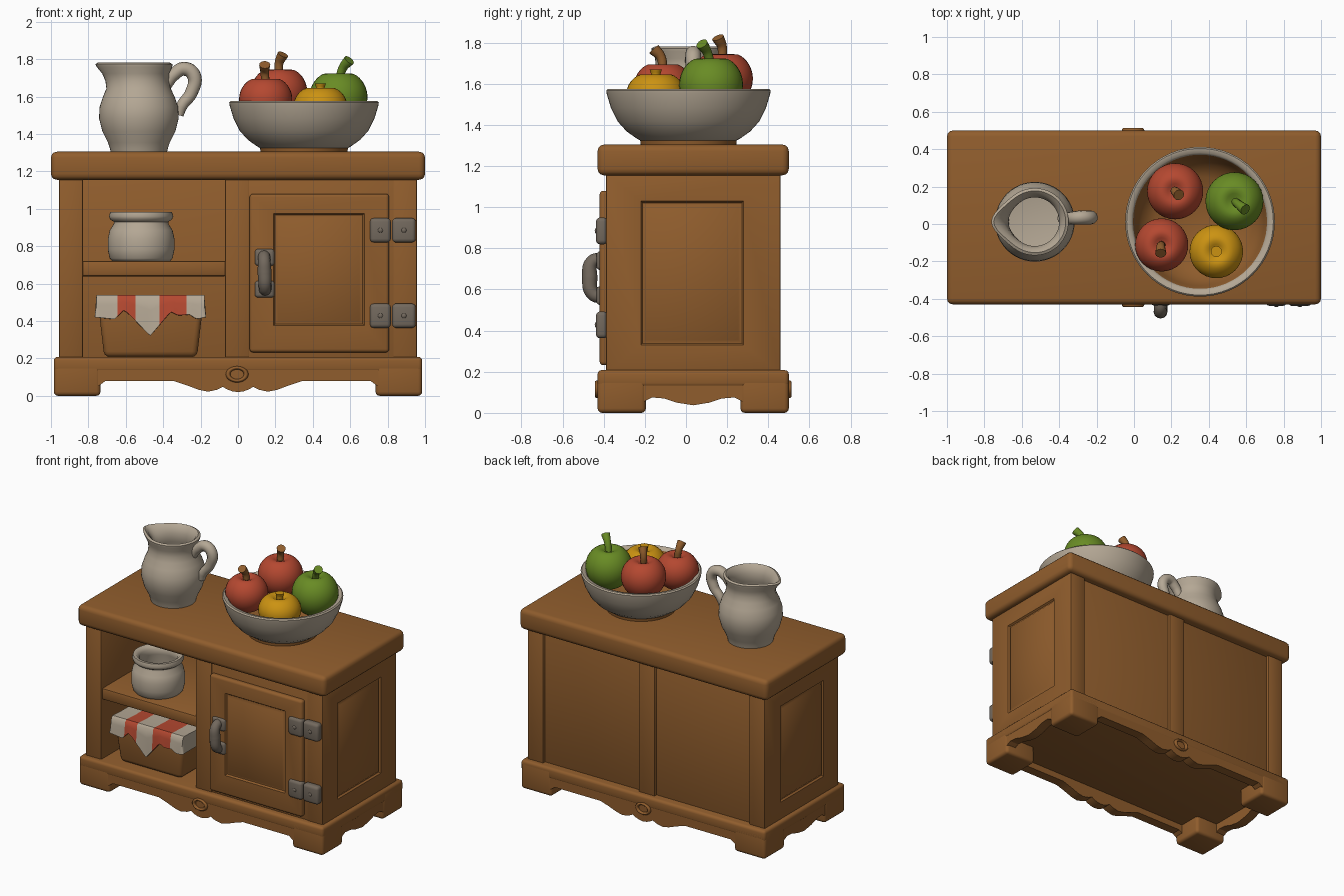
import bpy, bmesh, math
from mathutils import Vector

if "Cube" in bpy.data.objects:
    bpy.data.objects.remove(bpy.data.objects["Cube"])

def material(name, rgb):
    m = bpy.data.materials.new(name)
    m.diffuse_color = (*rgb, 1)
    m.use_nodes = True
    m.node_tree.nodes["Principled BSDF"].inputs["Base Color"].default_value = m.diffuse_color
    return m

WOOD = material("warm_wood", (0.28, 0.11, 0.026))
CERAMIC = material("cream_ceramic", (0.46, 0.39, 0.30))
METAL = material("dull_metal", (0.17, 0.14, 0.11))
RED = material("apple_red", (0.46, 0.065, 0.03))
GREEN = material("apple_green", (0.14, 0.26, 0.018))
YELLOW = material("fruit_yellow", (0.60, 0.29, 0.006))
YC = 0.035  # cabinet centre in y

def finish(name, bm, mats, rule=None, angle=40):
    bmesh.ops.recalc_face_normals(bm, faces=bm.faces)
    if rule:
        for f in bm.faces:
            f.material_index = rule(f.calc_center_median(), f.normal)
    me = bpy.data.meshes.new(name)
    bm.to_mesh(me)
    bm.free()
    ob = bpy.data.objects.new(name, me)
    bpy.context.collection.objects.link(ob)
    for m in mats:
        me.materials.append(m)
    smooth(ob, angle)
    return ob

def smooth(ob, angle):
    bpy.ops.object.select_all(action='DESELECT')
    ob.select_set(True)
    bpy.context.view_layer.objects.active = ob
    bpy.ops.object.shade_smooth_by_angle(angle=math.radians(angle))

def box(name, x, y, z, mat=WOOD, bev=0.008, seg=2, groove=None, taper=1.0):
    """Bevelled box; groove = (axis, sign, lo, hi) cuts a framed panel line into a face."""
    bm = bmesh.new()
    bmesh.ops.create_cube(bm, size=1)
    for v in bm.verts:
        k = taper if v.co.z < 0 else 1
        v.co = [sum(r) / 2 + (r[1] - r[0]) * c * s
                for r, c, s in zip((x, y, z), v.co, (k, k, 1))]
    bmesh.ops.bevel(bm, geom=bm.edges[:], offset=bev, segments=seg, profile=0.5, affect='EDGES')
    if groove:
        axis, sign, lo, hi = groove
        bm.normal_update()
        f = max(bm.faces, key=lambda q: q.normal[axis] * sign * q.calc_area())
        bmesh.ops.inset_individual(bm, faces=[f], thickness=0.05)
        c = f.calc_center_median()
        for v in f.verts:
            for a, l, h in zip([i for i in range(3) if i != axis], lo, hi):
                v.co[a] = l if v.co[a] < c[a] else h
        bm.normal_update()
        for t, d in ((0.012, -0.012), (0.006, 0), (0.018, 0.010)):
            bmesh.ops.inset_individual(bm, faces=[f], thickness=t, depth=d)
    return finish(name, bm, [mat])

def lathe(name, prof, mats, loc, n=48, rule=None, deform=None):
    bm = bmesh.new()
    rings = [[bm.verts.new((r * math.cos(a), r * math.sin(a), z))
              for a in (2 * math.pi * i / n for i in range(n))] for r, z in prof]
    for A, B in zip(rings, rings[1:]):
        for i in range(n):
            j = (i + 1) % n
            bm.faces.new((A[i], A[j], B[j], B[i]))
    bmesh.ops.remove_doubles(bm, verts=bm.verts, dist=1e-5)
    if deform:
        for v in bm.verts:
            deform(v)
    ob = finish(name, bm, mats, rule, 50)
    ob.location = loc
    return ob

def tube(name, pts, radii, depth, mat):
    cu = bpy.data.curves.new(name, 'CURVE')
    cu.dimensions = '3D'
    cu.bevel_depth, cu.bevel_resolution, cu.use_fill_caps = depth, 4, True
    sp = cu.splines.new('BEZIER')
    sp.bezier_points.add(len(pts) - 1)
    for p, co, r in zip(sp.bezier_points, pts, radii):
        p.co, p.radius = co, r
        p.handle_left_type = p.handle_right_type = 'AUTO'
    ob = bpy.data.objects.new(name, cu)
    bpy.context.collection.objects.link(ob)
    cu.materials.append(mat)
    bpy.ops.object.select_all(action='DESELECT')
    ob.select_set(True)
    bpy.context.view_layer.objects.active = ob
    bpy.ops.object.convert(target='MESH')
    smooth(bpy.context.view_layer.objects.active, 50)

def apron(name, half, end, place, thick):
    """Mirrored scalloped board; place(u, w, z) maps length/thickness/height to the world."""
    low = [(-u, z) for u, z in half] + [(u, z) for u, z in reversed(half[:-1])]
    prof = low + [(end, 0.195), (-end, 0.195)]
    bm = bmesh.new()
    f = bm.faces.new([bm.verts.new(place(u, 0, z)) for u, z in prof])
    ex = bmesh.ops.extrude_face_region(bm, geom=[f])["geom"]
    shift = Vector(place(0, thick, 0)) - Vector(place(0, 0, 0))
    bmesh.ops.translate(bm, vec=shift, verts=[g for g in ex if isinstance(g, bmesh.types.BMVert)])
    finish(name, bm, [WOOD], angle=30)

# --- cabinet: worktop, base, walls
box("worktop", (-1, 1), (-0.43, 0.5), (1.155, 1.305), bev=0.032, seg=3)
box("base_rim", (-0.985, 0.985), (-0.43, 0.5), (0.125, 0.208), bev=0.02, seg=3)
front = [(0.75, 0.05), (0.71, 0.078), (0.34, 0.078), (0.27, 0.055), (0.21, 0.032), (0.16, 0.022),
         (0.11, 0.033), (0.08, 0.048), (0.06, 0.035), (0.03, 0.024), (0, 0.02)]
side = [(0.25, 0.05), (0.2, 0.075), (0.14, 0.07), (0.08, 0.05), (0, 0.037)]
for s, n in ((-1, "front"), (1, "back")):
    yo = YC + s * 0.463
    apron(n + "_apron", front, 0.75, lambda u, w, z: (u, yo - s * w, z), 0.07)
    # oval boss in the middle of the apron
    ring = [(0.062 + 0.016 * math.cos(a), 0.016 * math.sin(a))
            for a in (math.pi * i / 5 for i in range(11))]
    boss = lathe(n + "_apron_oval", ring, [WOOD], (-0.005, yo, 0.115), 28)
    boss.rotation_euler.x = math.pi / 2
    boss.scale = (0.78, 0.56, 1)
for s, n in ((-1, "left"), (1, "right")):
    apron(n + "_apron", side, 0.25, lambda u, w, z: (s * (0.98 - w), YC + u, z), 0.07)
    box(n + "_front_foot", sorted((s * 0.735, s * 0.985)), (-0.43, -0.195), (0, 0.2), bev=0.022, seg=3)
    box(n + "_back_foot", sorted((s * 0.735, s * 0.985)), (0.265, 0.5), (0, 0.2), bev=0.022, seg=3)
    box(n + "_wall", sorted((s * 0.83, s * 0.957)), (-0.39, 0.46), (0.19, 1.17),
        groove=(0, s, (-0.22, 0.33), (0.28, 1.03)))
box("middle_divider", (-0.07, 0.06), (-0.39, 0.46), (0.19, 1.17))
box("back_panel", (-0.85, 0.85), (0.40, 0.437), (0.19, 1.17))
box("door_surround", (0.05, 0.84), (-0.385, -0.33), (0.19, 1.17))
box("shelf", (-0.84, -0.06), (-0.378, 0.41), (0.638, 0.722), bev=0.014)

# --- door with hinges and pull
box("door", (0.062, 0.808), (-0.42, -0.37), (0.232, 1.08), bev=0.018, seg=3,
    groove=(1, -1, (0.19, 0.375), (0.675, 0.975)))
for zc, n in ((0.885, "upper"), (0.428, "lower")):
    for x0, x1, part in ((0.705, 0.817, "door"), (0.824, 0.95, "frame")):
        box(f"{n}_hinge_{part}_leaf", (x0, x1), (-0.438, -0.38), (zc - 0.065, zc + 0.065), METAL, 0.02, 3)
        rivet = lathe(f"{n}_hinge_{part}_rivet", [(0, 0.008), (0.01, 0.006), (0.015, 0)], [METAL],
                      ((x0 + x1) / 2, -0.436, zc), 12)
        rivet.rotation_euler.x = math.pi / 2
tube("door_pull", [(0.14, -0.40, 0.745), (0.14, -0.455, 0.735), (0.142, -0.468, 0.66),
                   (0.145, -0.452, 0.58), (0.145, -0.40, 0.565)],
     (1, 0.95, 1.1, 1, 1), 0.034, METAL)
for zc, n in ((0.74, "top"), (0.57, "bottom")):
    box("door_pull_" + n + "_mount", (0.09, 0.195), (-0.436, -0.40), (zc - 0.045, zc + 0.045), METAL, 0.017, 3)

# --- pitcher with pulled spout and handle
def spout(v):
    h = max(0, min(1, (v.co.z - 0.33) / 0.145))
    a = abs(math.atan2(v.co.y, -v.co.x))
    if v.co.xy.length > 0.05:
        v.co.x -= 0.055 * h * math.exp(-(a / 0.5) ** 2)
lathe("pitcher", [(0, 0), (0.15, 0), (0.155, 0.02), (0.165, 0.05), (0.195, 0.11), (0.213, 0.18),
                  (0.21, 0.24), (0.192, 0.295), (0.17, 0.34), (0.16, 0.38), (0.162, 0.42),
                  (0.178, 0.455), (0.18, 0.47), (0.165, 0.478), (0.145, 0.46), (0.13, 0.42),
                  (0.13, 0.36), (0.17, 0.28), (0.18, 0.18), (0.14, 0.07), (0, 0.05)],
      [CERAMIC], (-0.53, 0.012, 1.303), deform=spout)
tube("pitcher_handle", [(-0.385, 0.03, 1.66), (-0.345, 0.03, 1.715), (-0.285, 0.035, 1.748),
                        (-0.235, 0.035, 1.71), (-0.25, 0.035, 1.62), (-0.3, 0.03, 1.55),
                        (-0.315, 0.03, 1.50)], (0.9, 1, 1.1, 1.1, 1, 0.9, 0.7), 0.034, CERAMIC)

# --- bowl: ceramic with wood-brown inside and foot
lathe("bowl", [(0, 0), (0.232, 0), (0.235, 0.022), (0.25, 0.03), (0.3, 0.065), (0.345, 0.115), (0.377, 0.18),
               (0.398, 0.25), (0.4, 0.265), (0.392, 0.273), (0.368, 0.27), (0.358, 0.255),
               (0.342, 0.2), (0.31, 0.14), (0.24, 0.085), (0, 0.065)],
      [CERAMIC, WOOD], (0.353, 0.012, 1.303), 64,
      lambda c, n: int(c.z < 0.023 or (c.z < 0.24 and n.z > 0.1)))

# --- fruit with stems
fruit = [("rear_red_apple", RED, (0.22, 0.175, 1.62), 0.15, 0.145, [(0, 0, 0.09), (0, 0, 0.16), (0.02, -0.02, 0.205)]),
         ("front_red_apple", RED, (0.148, -0.112, 1.58), 0.142, 0.135, [(0, 0, 0.09), (-0.005, -0.01, 0.15), (-0.005, -0.045, 0.19)]),
         ("green_apple", GREEN, (0.537, 0.122, 1.59), 0.155, 0.155, [(0, 0, 0.09), (0.025, -0.02, 0.165), (0.058, -0.045, 0.205)]),
         ("yellow_fruit", YELLOW, (0.44, -0.147, 1.545), 0.143, 0.12, [(0, 0, 0.08), (0, 0, 0.105), (0, 0, 0.125)])]
for name, mat, c, r, h, stem in fruit:
    prof = []
    for i in range(25):
        t = math.pi * i / 24
        dip = 0.045 * math.exp(-(t / 0.32) ** 2) - 0.03 * math.exp(-((math.pi - t) / 0.3) ** 2)
        prof.append((r * math.sin(t) * (1 + 0.04 * math.cos(t)) if 0 < i < 24 else 0, h * math.cos(t) - dip))
    lathe(name, prof, [mat], c, 32)
    stem_mat = {GREEN: GREEN, YELLOW: YELLOW}.get(mat, WOOD)
    tube(name + "_stem", [Vector(c) + Vector(p) for p in stem], (0.8, 0.9, 1.15), 0.026, stem_mat)

# --- jar on the shelf
lathe("jar", [(0, 0), (0.155, 0), (0.168, 0.015), (0.178, 0.06), (0.178, 0.12), (0.168, 0.165), (0.147, 0.198),
              (0.145, 0.21), (0.165, 0.222), (0.172, 0.24), (0.165, 0.262), (0.145, 0.262), (0.125, 0.24),
              (0.125, 0.2), (0.15, 0.13), (0.14, 0.03), (0, 0.02)], [CERAMIC], (-0.518, -0.18, 0.72))

# --- basket with a striped cloth hanging over its edges
box("basket", (-0.752, -0.182), (-0.37, 0.04), (0.207, 0.525), bev=0.03, seg=3, taper=0.87)
edge = [(-0.76, 0.42), (-0.66, 0.41), (-0.61, 0.46), (-0.575, 0.43), (-0.47, 0.32), (-0.385, 0.42),
        (-0.36, 0.45), (-0.32, 0.43), (-0.26, 0.435), (-0.22, 0.41), (-0.18, 0.42)]
def hem(x):
    for (a, za), (b, zb) in zip(edge, edge[1:]):
        if x <= b + 1e-6:
            return za + (zb - za) * max(0, x - a) / (b - a)
    return edge[-1][1]
bm = bmesh.new()
N = 36
cols = [-0.766] + [-0.757 + 0.577 * i / N for i in range(N + 1)] + [-0.171]
grid = []
for i, x in enumerate(cols):
    side_col = i in (0, N + 2)
    top = 0.42 if side_col else 0.54
    zl = hem(x)
    col = [(x, 0.055, 0.43), (x, 0.045, top)]
    col += [(x, y, top - (0 if side_col else 0.006)) for y in (-0.06, -0.16, -0.26)]
    col += [(x, -0.365, top), (x, -0.378, min(top, 0.527))]
    col += [(x, -0.380 - 0.004 * k, min(top, 0.527 + (zl - 0.527) * k / 3)) for k in (1, 2, 3)]
    grid.append([bm.verts.new(p) for p in col])
for A, B in zip(grid, grid[1:]):
    for j in range(len(A) - 1):
        bm.faces.new((A[j], B[j], B[j + 1], A[j + 1]))
bmesh.ops.recalc_face_normals(bm, faces=bm.faces)
bmesh.ops.solidify(bm, geom=bm.faces[:], thickness=0.009)
finish("basket_cloth", bm, [CERAMIC, RED],
       lambda c, n: int(-0.645 < c.x < -0.555 or -0.415 < c.x < -0.275))
